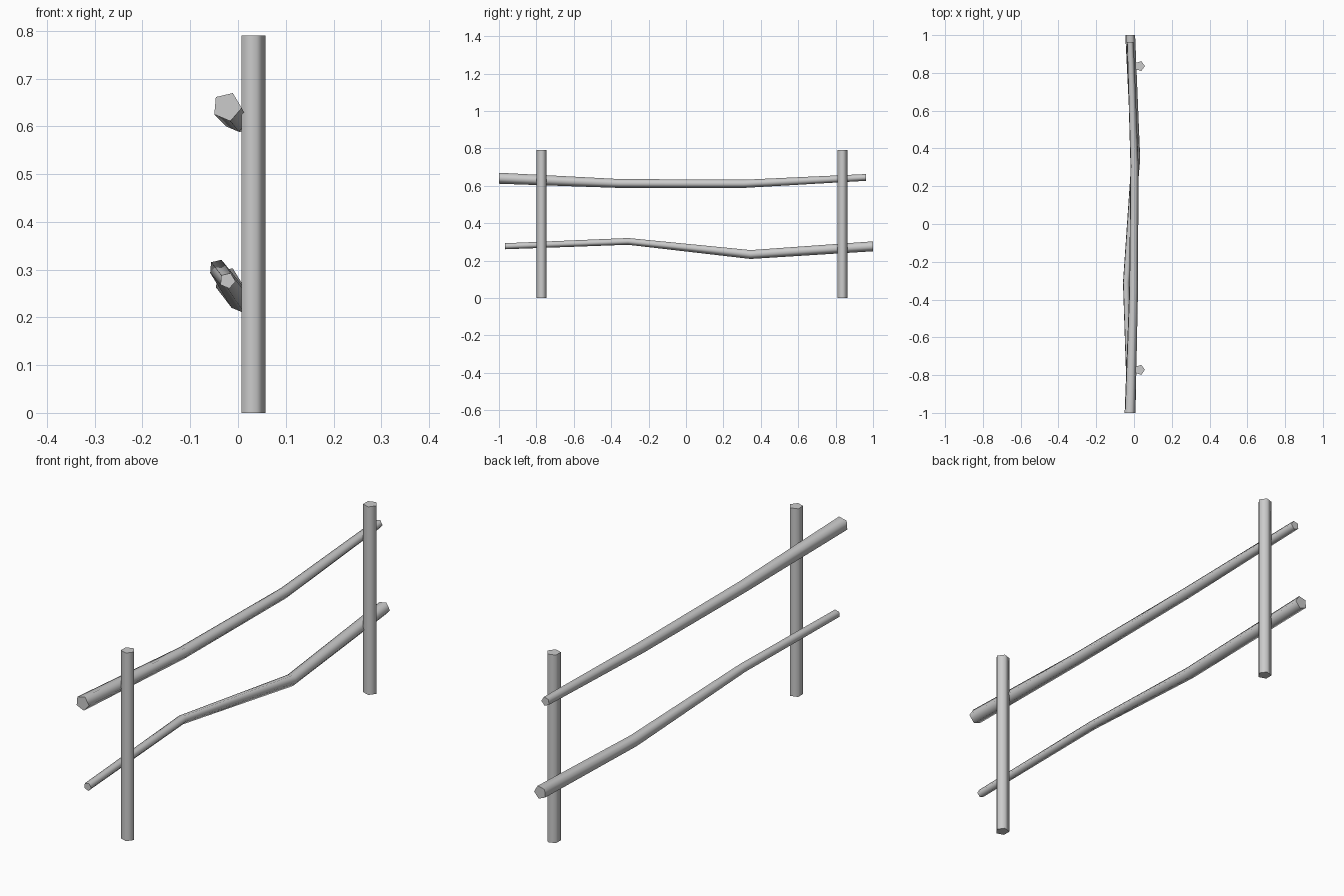
import bpy, bmesh
from math import cos, sin, pi, radians

if "Cube" in bpy.data.objects:
    bpy.data.objects.remove(bpy.data.objects["Cube"])

SIDES = 5


def tube(name, rings):
    """Skin a list of five-point rings into a capped pole."""
    bm = bmesh.new()
    loops = [[bm.verts.new(p) for p in ring] for ring in rings]
    for a, b in zip(loops, loops[1:]):
        for i in range(SIDES):
            j = (i + 1) % SIDES
            bm.faces.new((a[i], a[j], b[j], b[i]))
    bm.faces.new(loops[0])
    bm.faces.new(loops[-1])
    bmesh.ops.recalc_face_normals(bm, faces=bm.faces)
    mesh = bpy.data.meshes.new(name)
    bm.to_mesh(mesh)
    bm.free()
    obj = bpy.data.objects.new(name, mesh)
    bpy.context.collection.objects.link(obj)
    # Rounded sides, crisp end cuts
    bpy.ops.object.select_all(action='DESELECT')
    obj.select_set(True)
    bpy.context.view_layer.objects.active = obj
    bpy.ops.object.shade_smooth_by_angle(angle=radians(80))
    return obj


def post(name, y, x=0.030, r=0.0277, height=0.79):
    angles = [2 * pi * i / SIDES for i in range(SIDES)]
    tube(name, [[(x + r * cos(a), y + r * sin(a), z) for a in angles]
                for z in (0, height)])


def rail(name, path):
    """path: (x, y, z, radius) stations along the rail."""
    angles = [radians(-5) + 2 * pi * i / SIDES for i in range(SIDES)]
    tube(name, [[(x + r * cos(a), y, z + r * sin(a)) for a in angles]
                for x, y, z, r in path])


# Upright posts
post("post_front", -0.772)
post("post_back", 0.836)

# Crooked tapering rails
rail("upper_rail", [(-0.023, -1.0, 0.641, 0.031), (-0.004, -0.36, 0.613, 0.025),
                    (0.001, 0.31, 0.611, 0.023), (-0.021, 0.963, 0.645, 0.019)])
rail("lower_rail", [(-0.022, -0.967, 0.277, 0.017), (-0.042, -0.31, 0.303, 0.019),
                    (0.008, 0.345, 0.233, 0.025), (-0.022, 1.0, 0.277, 0.028)])
